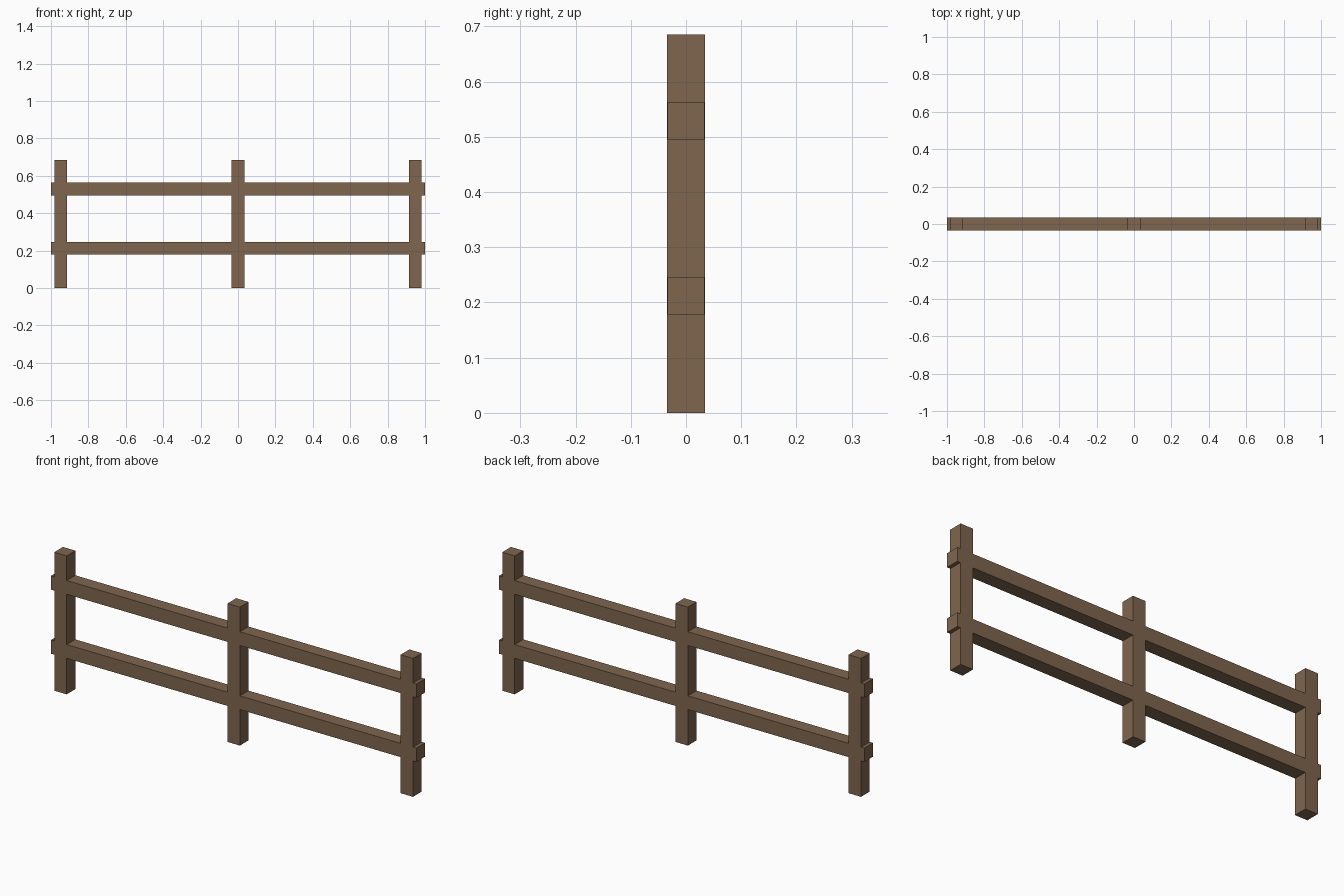
import bpy
import bmesh
from mathutils import Matrix, Vector

if "Cube" in bpy.data.objects:
    bpy.data.objects.remove(bpy.data.objects["Cube"])

wood = bpy.data.materials.new("weathered brown wood")
wood.diffuse_color = (0.21, 0.133, 0.077, 1.0)
wood.use_nodes = True
wood.node_tree.nodes["Principled BSDF"].inputs["Base Color"].default_value = wood.diffuse_color


def box(name, x0, x1, half_y, z0, z1):
    """Axis-aligned box between the given limits, centred on y = 0."""
    bm = bmesh.new()
    size = Matrix.Diagonal((x1 - x0, 2 * half_y, z1 - z0, 1))
    bmesh.ops.create_cube(bm, size=1.0, matrix=size)
    mesh = bpy.data.meshes.new(name)
    bm.to_mesh(mesh)
    bm.free()
    mesh.materials.append(wood)
    obj = bpy.data.objects.new(name, mesh)
    obj.location = Vector(((x0 + x1) / 2, 0, (z0 + z1) / 2))
    bpy.context.collection.objects.link(obj)
    return obj


HALF = 0.034  # half thickness of every timber

# Upright posts
for name, x in (("left_post", -0.948), ("middle_post", 0.0), ("right_post", 0.948)):
    box(name, x - HALF, x + HALF, HALF, 0.0, 0.685)

# Full-length rails, a hair thinner than the posts so faces do not coincide
for name, z in (("lower_rail", 0.212), ("upper_rail", 0.529)):
    box(name, -1.0, 1.0, HALF - 0.0004, z - HALF, z + HALF)
